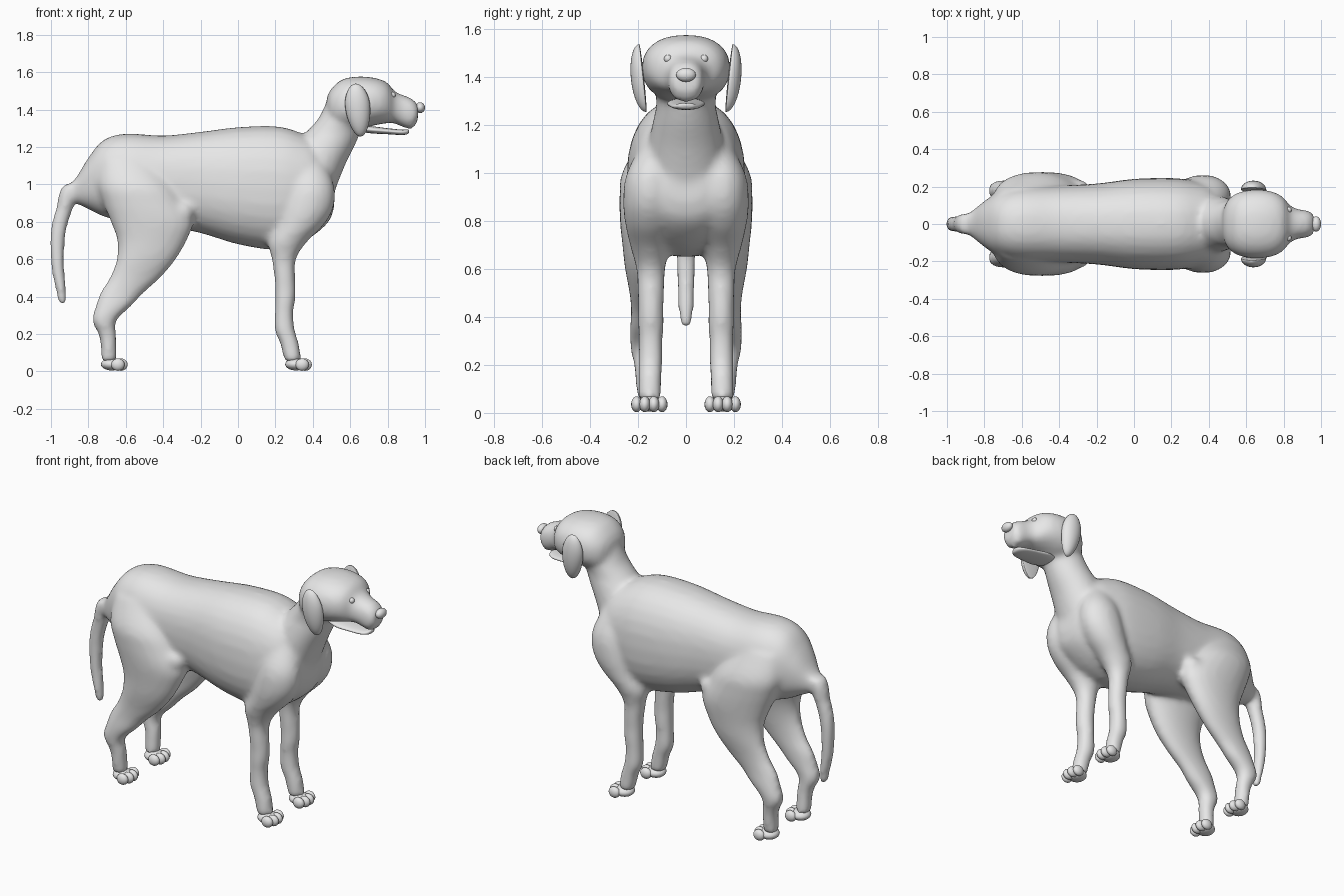
import bpy, bmesh, math
from mathutils import Vector, Matrix

cube = bpy.data.objects.get("Cube")
if cube:
    bpy.data.objects.remove(cube, do_unlink=True)

grey = bpy.data.materials.new("plain grey")
grey.use_nodes = True
GREY = (0.8, 0.8, 0.8, 1)
grey.diffuse_color = GREY
for node in grey.node_tree.nodes:
    if node.type == 'BSDF_PRINCIPLED':
        node.inputs["Base Color"].default_value = GREY


def finish(name, bm):
    bmesh.ops.recalc_face_normals(bm, faces=bm.faces)
    for f in bm.faces:
        f.smooth = True
    mesh = bpy.data.meshes.new(name)
    bm.to_mesh(mesh)
    bm.free()
    mesh.materials.append(grey)
    ob = bpy.data.objects.new(name, mesh)
    bpy.context.collection.objects.link(ob)
    return ob


def smooth_path(rows, steps=5):
    """Catmull-Rom interpolation of whole ring rows."""
    pts = [Vector(r) for r in rows]
    out = []
    for i in range(len(pts) - 1):
        a, b, c, d = pts[max(i - 1, 0)], pts[i], pts[i + 1], pts[min(i + 2, len(pts) - 1)]
        for k in range(steps):
            t = k / steps
            out.append(b + (c - a) * (t / 2) + (a * 2 - b * 5 + c * 4 - d) * (t * t / 2)
                       + (b * 3 - a - c * 3 + d) * (t ** 3 / 2))
    return out + [pts[-1]]


def squircle(n, power):
    for i in range(n):
        a = 2 * math.pi * i / n
        c, s = math.cos(a), math.sin(a)
        yield (math.copysign(abs(c) ** (2 / power), c), math.copysign(abs(s) ** (2 / power), s))


def skin(bm, rings):
    rings = [[bm.verts.new(p) for p in ring] for ring in rings]
    n = len(rings[0])
    for lo, hi in zip(rings, rings[1:]):
        for i in range(n):
            bm.faces.new((lo[i], lo[(i + 1) % n], hi[(i + 1) % n], hi[i]))
    bm.faces.new(rings[0])
    bm.faces.new(rings[-1])


def swell(r, amount):
    return r + amount / max(r, 0.03)


def long_loft(bm, rows, power=2.2, extra=0.0003):
    """Rows of x, top, bottom, half width."""
    rings = []
    for x, top, low, w in smooth_path(rows):
        mid, h = (top + low) / 2, abs(top - low) / 2
        rings.append([(x, swell(w, extra) * c, mid + swell(h, extra) * s)
                      for c, s in squircle(28, power)])
    skin(bm, rings)


def tall_loft(bm, rows, side=1, power=2.0, extra=0.0003):
    """Rows of z, centre x, centre y, radius x, radius y."""
    rings = []
    for z, cx, cy, rx, ry in smooth_path(rows):
        rings.append([(cx + swell(rx, extra) * c, side * cy + swell(ry, extra) * s, z)
                      for c, s in squircle(24, power)])
    skin(bm, rings)


def ball(bm, centre, scale, detail=20):
    m = Matrix.Translation(centre) @ Matrix.Diagonal((*scale, 1))
    return bmesh.ops.create_uvsphere(bm, u_segments=detail, v_segments=detail // 2 + 2,
                                     radius=1, matrix=m)["verts"]


# Body: torso, neck, head, legs and tail fused into one skin
body = bmesh.new()
long_loft(body, [(-.90, .99, .93, .04), (-.86, 1.04, .90, .07), (-.80, 1.14, .87, .12),
                 (-.72, 1.235, .83, .17), (-.6, 1.27, .80, .20), (-.4, 1.26, .78, .205),
                 (-.2, 1.28, .74, .215), (0, 1.305, .68, .24), (.2, 1.31, .65, .245),
                 (.32, 1.28, .68, .23), (.42, 1.22, .74, .20), (.49, 1.1, .81, .14),
                 (.515, 1.0, .89, .07)], power=2.3)
# neck
tall_loft(body, [(.95, .37, 0, .14, .17), (1.1, .42, 0, .15, .155), (1.2, .46, 0, .16, .14),
                 (1.28, .51, 0, .143, .123), (1.35, .55, 0, .12, .125), (1.45, .58, 0, .1, .1)])
# head and muzzle
long_loft(body, [(.475, 1.46, 1.38, .06), (.50, 1.51, 1.32, .125), (.56, 1.56, 1.30, .168),
                 (.65, 1.575, 1.30, .183), (.74, 1.565, 1.32, .172), (.80, 1.54, 1.33, .14),
                 (.835, 1.495, 1.33, .095), (.88, 1.475, 1.31, .075), (.93, 1.455, 1.30, .068),
                 (.962, 1.42, 1.345, .045)], power=2.3)
# tail
tall_loft(body, [(1.0, -.89, 0, .035, .045), (.95, -.912, 0, .038, .05), (.88, -.925, 0, .038, .042),
                 (.8, -.95, 0, .036, .036), (.7, -.966, 0, .031, .033), (.55, -.963, 0, .025, .028),
                 (.44, -.947, 0, .02, .023), (.385, -.94, 0, .016, .019), (.355, -.937, 0, .006, .007)])

FRONT_LEG = [(1.14, .36, .11, .09, .06), (1.0, .385, .145, .125, .10), (.88, .37, .15, .14, .11),
             (.78, .33, .15, .125, .10), (.69, .265, .15, .10, .078), (.6, .245, .147, .06, .056),
             (.5, .25, .147, .05, .051), (.44, .253, .147, .05, .047), (.38, .252, .147, .048, .049),
             (.31, .246, .147, .044, .045), (.22, .25, .148, .049, .046), (.15, .275, .15, .044, .043),
             (.05, .295, .152, .04, .042)]
HIND_LEG = [(1.14, -.60, .11, .14, .08), (1.0, -.55, .14, .20, .125), (.9, -.505, .155, .215, .12),
            (.8, -.46, .165, .22, .108), (.7, -.46, .175, .185, .087), (.6, -.49, .18, .158, .07),
            (.5, -.55, .177, .135, .053), (.42, -.62, .175, .115, .048), (.35, -.665, .178, .093, .05),
            (.27, -.715, .178, .06, .048), (.18, -.695, .168, .037, .04), (.05, -.69, .157, .034, .04)]
for side in (1, -1):
    tall_loft(body, FRONT_LEG, side)
    tall_loft(body, HIND_LEG, side, 2.1)
    # knee fold on the flank
    ball(body, (-.31, side * .19, .85), (.075, .05, .06))

dog = finish("body", body)
remesh = dog.modifiers.new("fuse", 'REMESH')
remesh.mode = 'VOXEL'
remesh.voxel_size = 0.016
remesh.use_smooth_shade = True
relax = dog.modifiers.new("relax", 'SMOOTH')
relax.factor = 0.5
relax.iterations = 10

# Lower jaw
jaw = bmesh.new()
long_loft(jaw, [(.66, 1.315, 1.28, .06), (.72, 1.31, 1.272, .078), (.8, 1.30, 1.268, .07),
                (.87, 1.293, 1.264, .056), (.905, 1.293, 1.268, .035), (.915, 1.29, 1.28, .01)], extra=0)
finish("lower_jaw", jaw)

# Nose
nose = bmesh.new()
ball(nose, (.974, 0, 1.41), (.026, .041, .029))
finish("nose", nose)


def make_ear(name, side):
    """Drooping ear: domed outside, nearly flat inside, narrower at the tip."""
    bm = bmesh.new()
    for v in ball(bm, (0, 0, 0), (.066, .05, .143), 28):
        if v.co.y < 0:
            v.co.y *= .1
        v.co.x *= 1 + 1.2 * min(v.co.z, .05)
    turn = Matrix.Rotation(math.radians(-6), 4, 'X') @ Matrix.Rotation(math.radians(-6), 4, 'Y')
    bm.transform(Matrix.Diagonal((1, side, 1, 1)) @ Matrix.Translation((.642, .18, 1.397)) @ turn)
    finish(name, bm)


def make_paw(name, x, y):
    bm = bmesh.new()
    ball(bm, (x - .012, y, .038), (.058, .058, .033))
    for off, back in ((-.053, .016), (-.019, 0), (.019, 0), (.053, .016)):
        ball(bm, (x + .037 - back, y + off, .036), (.036, .023, .033), 16)
    finish(name, bm)


for side, label in ((1, "left"), (-1, "right")):
    make_ear(label + "_ear", side)
    eye = bmesh.new()
    ball(eye, (.826, side * .075, 1.477), (.017, .017, .017))
    finish(label + "_eye", eye)
    make_paw(label + "_front_paw", .322, side * .153)
    make_paw(label + "_hind_paw", -.663, side * .153)
